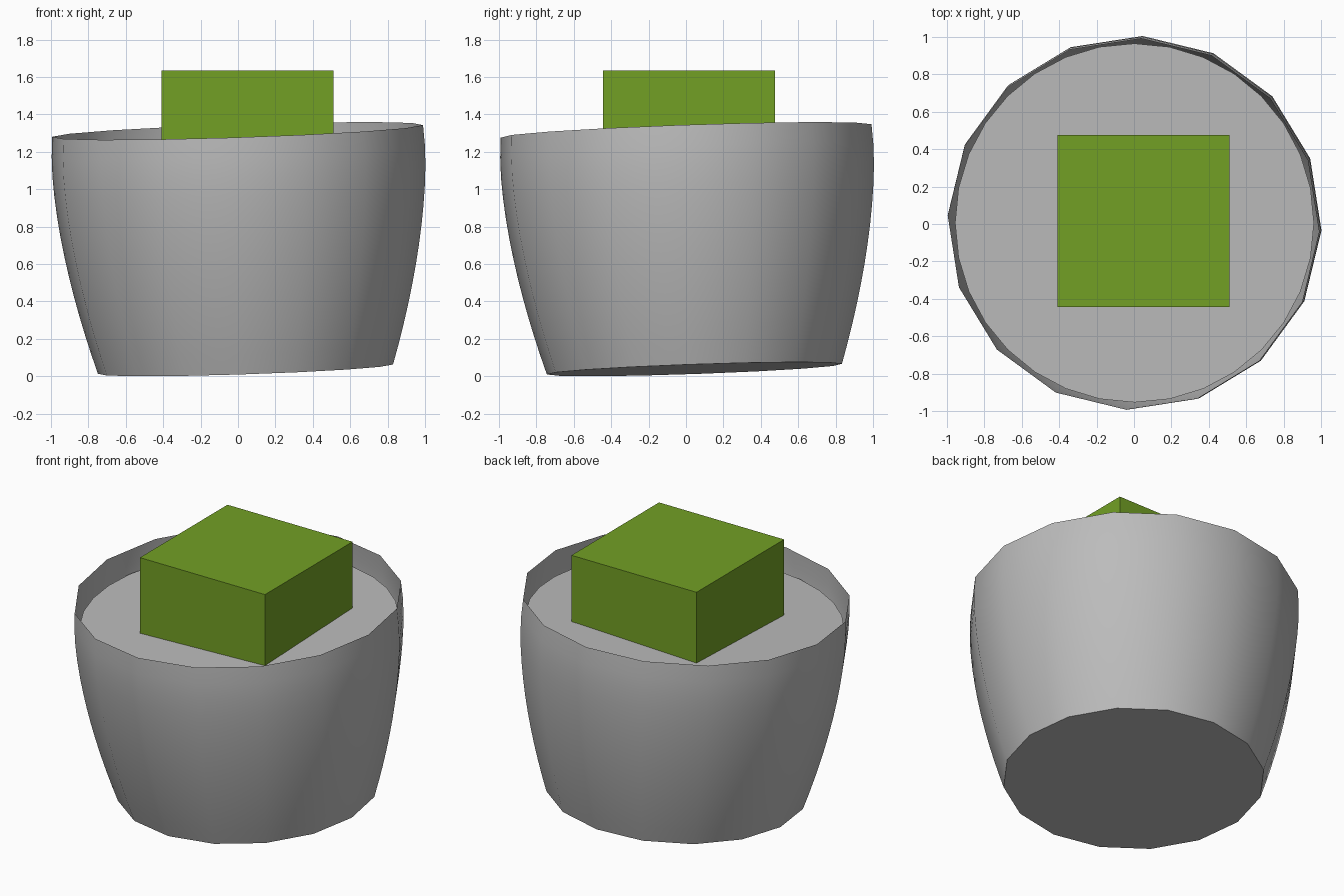
import bpy
import bmesh
from math import cos, sin, pi, radians
from mathutils import Vector, Matrix

if "Cube" in bpy.data.objects:
    bpy.data.objects.remove(bpy.data.objects["Cube"], do_unlink=True)


def material(name, rgb):
    mat = bpy.data.materials.new(name)
    mat.use_nodes = True
    colour = (*rgb, 1)
    mat.diffuse_color = colour
    mat.node_tree.nodes["Principled BSDF"].inputs["Base Color"].default_value = colour
    return mat


def add_object(name, bm, mat):
    mesh = bpy.data.meshes.new(name)
    bm.to_mesh(mesh)
    bm.free()
    mesh.materials.append(mat)
    obj = bpy.data.objects.new(name, mesh)
    bpy.context.collection.objects.link(obj)
    return obj


def lathe(name, profile, sides, phase, cap, mat):
    """Spin a radius/height profile and close the chosen end ring."""
    bm = bmesh.new()
    rings = []
    for r, h in profile:
        angles = [phase + 2 * pi * i / sides for i in range(sides)]
        rings.append([bm.verts.new((r * cos(a), r * sin(a), h)) for a in angles])
    for low, high in zip(rings, rings[1:]):
        for i in range(sides):
            j = (i + 1) % sides
            bm.faces.new((low[i], low[j], high[j], high[i]))
    bm.faces.new(rings[0][::-1] if cap == "bottom" else rings[-1])
    obj = add_object(name, bm, mat)
    obj.matrix_world = tilt
    bpy.ops.object.select_all(action="DESELECT")
    obj.select_set(True)
    bpy.context.view_layer.objects.active = obj
    bpy.ops.object.shade_smooth_by_angle(angle=radians(30))
    return obj


grey = material("grey clay", (0.5, 0.5, 0.5))
green = material("leaf green", (0.17, 0.35, 0.018))

# The pot leans slightly towards the front right
axis = Vector((-0.033, -0.035, 1))
lean = Vector((0, 0, 1)).rotation_difference(axis).to_matrix().to_4x4()
tilt = Matrix.Translation((0.04, 0.045, 0.038)) @ lean

# Bulging open pot
height, widest, steps = 1.275, 1.12, 12
heights = [height * i / steps for i in range(steps + 1)]
wall = [(1 - 0.21 * abs(1 - h / widest) ** 1.7, h) for h in heights]
lathe("pot", wall, 16, radians(-2.4), "bottom", grey)

# Filling below the rim
lathe("filling", [(0.94, 1.0), (0.96, 1.125)], 32, 0, "top", grey)

# Square plant block sunk into the filling
bm = bmesh.new()
bmesh.ops.create_cube(bm, size=0.92)
plant = add_object("plant_block", bm, green)
plant.location = (0.05, 0.015, 1.175)
